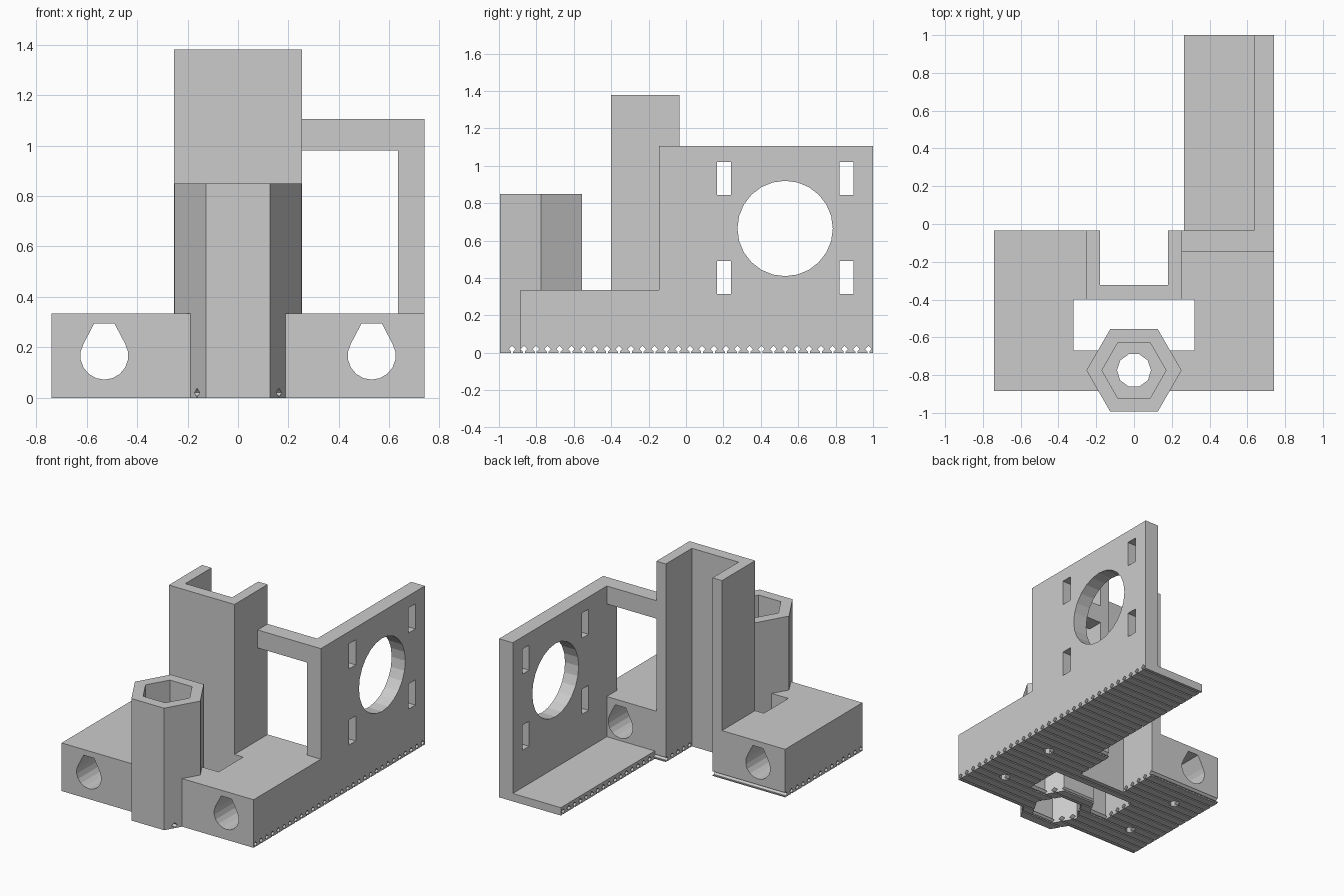
import bpy
import bmesh
from math import cos, sin, radians

if "Cube" in bpy.data.objects:
    bpy.data.objects.remove(bpy.data.objects["Cube"], do_unlink=True)

# One plain grey plastic
grey = bpy.data.materials.new("grey plastic")
grey.use_nodes = True
colour = (0.6, 0.6, 0.6, 1)
grey.diffuse_color = colour
grey.node_tree.nodes["Principled BSDF"].inputs["Base Color"].default_value = colour

cutters = []


def prisms(name, profiles, axis, lo, hi):
    """Extrude flat profiles along an axis from lo to hi."""
    place = {"x": lambda a, b, t: (t, a, b),
             "y": lambda a, b, t: (a, t, b),
             "z": lambda a, b, t: (a, b, t)}[axis]
    bm = bmesh.new()
    for pts in profiles:
        low = [bm.verts.new(place(a, b, lo)) for a, b in pts]
        high = [bm.verts.new(place(a, b, hi)) for a, b in pts]
        bm.faces.new(low)
        bm.faces.new(high[::-1])
        for i in range(len(pts)):
            j = (i + 1) % len(pts)
            bm.faces.new((low[i], high[i], high[j], low[j]))
    bmesh.ops.recalc_face_normals(bm, faces=bm.faces)
    mesh = bpy.data.meshes.new(name)
    bm.to_mesh(mesh)
    bm.free()
    mesh.materials.append(grey)
    ob = bpy.data.objects.new(name, mesh)
    bpy.context.collection.objects.link(ob)
    return ob


def cutter(*args):
    ob = prisms(*args)
    ob.hide_render = True
    cutters.append(ob)
    return ob


def rect(a0, a1, b0, b1):
    return [(a0, b0), (a1, b0), (a1, b1), (a0, b1)]


def ring(a, b, r, sides, start=0):
    angles = [radians(start + 360 * i / sides) for i in range(sides)]
    return [(a + r * cos(t), b + r * sin(t)) for t in angles]


def cut(ob, *tools):
    """Subtract the tools and bake the result."""
    for tool in tools:
        mod = ob.modifiers.new("cut", "BOOLEAN")
        mod.operation = "DIFFERENCE"
        mod.solver = "EXACT"
        mod.object = tool
    graph = bpy.context.evaluated_depsgraph_get()
    baked = bpy.data.meshes.new_from_object(ob.evaluated_get(graph))
    ob.modifiers.clear()
    ob.data = baked


BACK = -0.035
HEX_Y = -0.775

# Keyhole grooves across the whole underside
groove = [(0, 0.038), (0.018, 0.02), (0.005, 0.007), (0.005, -0.02),
          (-0.005, -0.02), (-0.005, 0.007), (-0.018, 0.02)]
grooves = cutter("groove_cutter",
                 [[(a - 0.93 + 0.0635 * i, b) for a, b in groove] for i in range(31)],
                 "x", -0.9, 0.9)

# Base block with slot, rod holes and screw holes
block = prisms("base_block", [rect(-0.74, 0.74, -0.885, BACK)], "z", 0, 0.335)
slot = cutter("slot_cutter", [rect(-0.32, 0.32, -0.67, -0.4)], "z", -0.1, 0.5)
seat = cutter("channel_seat_cutter", [rect(-0.253, 0.253, -0.5, 0.1)], "z", -0.1, 0.5)
hex_seat = cutter("hex_seat_cutter", [ring(0, HEX_Y, 0.252, 6)], "z", -0.1, 0.5)
tears = []
for side in (-1, 1):
    arc = [radians(150 + 20 * i) for i in range(13)]
    tears.append([(side * 0.53 + 0.095 * cos(t), 0.167 + 0.095 * sin(t)) for t in arc]
                 + [(side * 0.53 + 0.04, 0.295), (side * 0.53 - 0.04, 0.295)])
rods = cutter("rod_hole_cutter", tears, "y", -1.1, 0.1)
screws = cutter("screw_hole_cutter",
                [ring(x, y, 0.035, 8) for x in (-0.53, 0.53) for y in (-0.667, -0.225)],
                "z", -0.1, 0.12)
cut(block, slot, seat, hex_seat, rods, screws, grooves)

# Tall U-shaped guide channel, open to the back
channel = prisms("guide_channel",
                 [[(-0.253, -0.4), (0.253, -0.4), (0.253, BACK), (0.18, BACK),
                   (0.18, -0.322), (-0.18, -0.322), (-0.18, BACK), (-0.253, BACK)]],
                 "z", 0, 1.38)
cut(channel, grooves)

# Hexagonal tube with a pocket from each end and a bored web between
tube = prisms("hex_tube", [ring(0, HEX_Y, 0.252, 6)], "z", 0, 0.85)
pocket = [ring(0, HEX_Y, 0.17, 6)]
upper = cutter("upper_pocket_cutter", pocket, "z", 0.35, 1)
lower = cutter("lower_pocket_cutter", pocket, "z", -0.1, 0.28)
bore = cutter("bore_cutter", [ring(0, HEX_Y, 0.09, 10)], "z", -0.2, 1.1)
cut(tube, upper, lower, bore, grooves)

# Side mounting plate with round opening and four slots
plate = prisms("mounting_plate",
               [[(-0.145, 0.335), (BACK, 0.335), (BACK, 0), (1, 0),
                 (1, 1.105), (-0.145, 1.105)]], "x", 0.635, 0.74)
openings = [ring(0.53, 0.665, 0.255, 24)]
for y in (0.165, 0.82):
    for z in (0.315, 0.845):
        openings.append(rect(y, y + 0.075, z, z + 0.175))
cut(plate, cutter("plate_opening_cutter", openings, "x", 0.5, 0.9), grooves)

# Thin shelf inside the plate, and the bridge to the channel
shelf = prisms("bottom_shelf", [rect(0.265, 0.635, BACK, 1)], "z", 0, 0.055)
cut(shelf, grooves)
prisms("bridge_arm", [rect(0.253, 0.635, -0.145, BACK)], "z", 0.98, 1.105)

for ob in cutters:
    bpy.data.objects.remove(ob, do_unlink=True)
